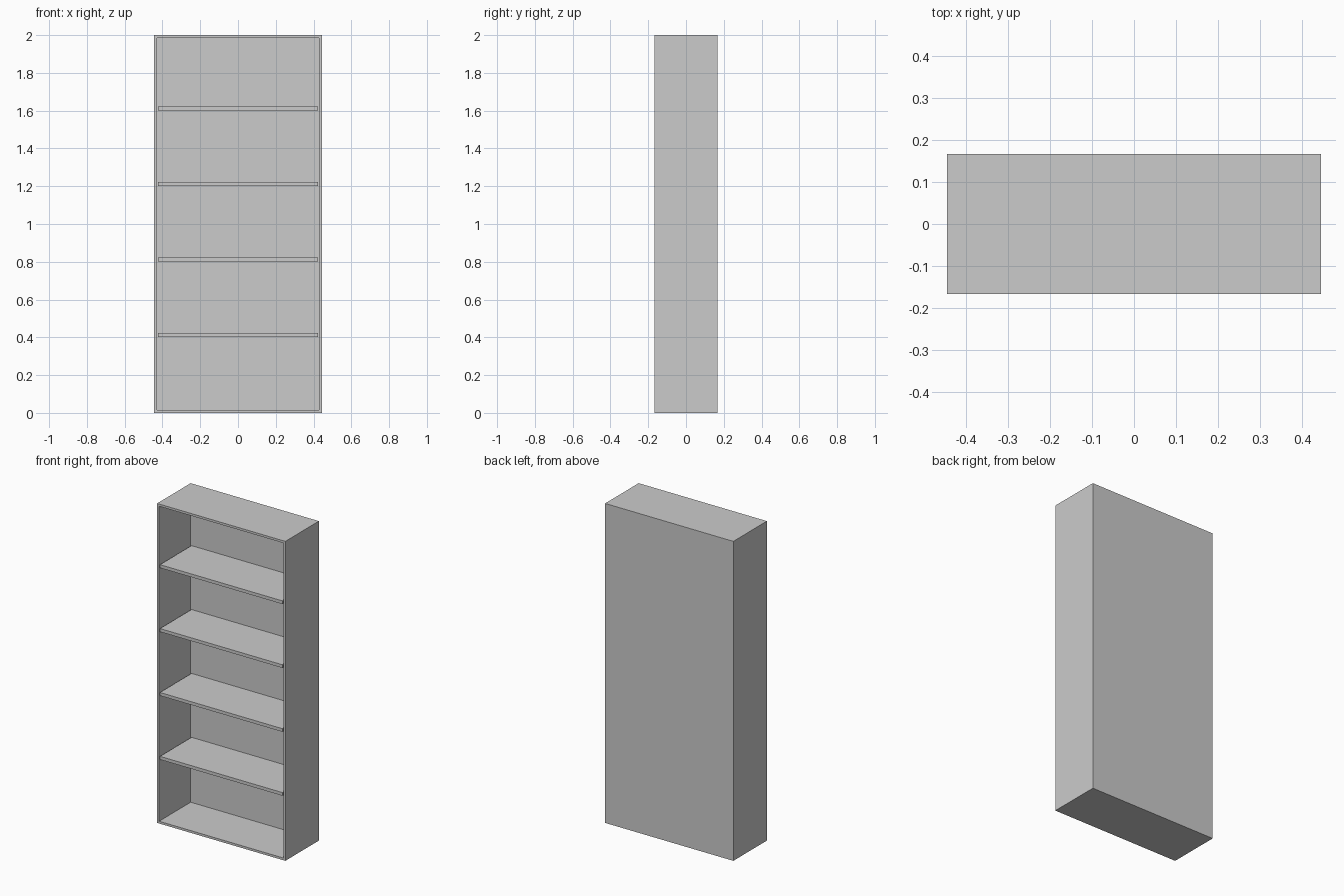
import bpy
import bmesh
from mathutils import Matrix, Vector

WIDTH, DEPTH, HEIGHT = 0.888, 0.332, 2.0
BOARD = 0.02
SHELVES = 4

cube = bpy.data.objects.get("Cube")
if cube:
    bpy.data.objects.remove(cube, do_unlink=True)

grey = bpy.data.materials.new("light_grey")
grey.use_nodes = True
colour = (0.6, 0.6, 0.6, 1)
grey.diffuse_color = colour
grey.node_tree.nodes["Principled BSDF"].inputs["Base Color"].default_value = colour


def box(bm, size, centre):
    place = Matrix.Translation(centre) @ Matrix.Diagonal((*size, 1))
    bmesh.ops.create_cube(bm, size=1, matrix=place)


def finish(bm, name):
    bmesh.ops.recalc_face_normals(bm, faces=bm.faces)
    mesh = bpy.data.meshes.new(name)
    bm.to_mesh(mesh)
    bm.free()
    mesh.materials.append(grey)
    bpy.context.collection.objects.link(bpy.data.objects.new(name, mesh))


# Carcass: sides, top, bottom and back, hollowed from the front
bm = bmesh.new()
box(bm, (WIDTH, DEPTH, HEIGHT), (0, 0, HEIGHT / 2))
front = min(bm.faces, key=lambda f: f.calc_center_median().y)
bmesh.ops.inset_region(bm, faces=[front], thickness=BOARD)
pocket = bmesh.ops.extrude_face_region(bm, geom=[front])["geom"]
bmesh.ops.delete(bm, geom=[front], context="FACES")
verts = [v for v in pocket if isinstance(v, bmesh.types.BMVert)]
bmesh.ops.translate(bm, vec=Vector((0, DEPTH - BOARD, 0)), verts=verts)
finish(bm, "carcass")

# Evenly spaced shelves, flush with the front edge
for i in range(1, SHELVES + 1):
    bm = bmesh.new()
    z = i * HEIGHT / (SHELVES + 1) + 0.012
    box(bm, (WIDTH - 2 * BOARD, DEPTH - BOARD, BOARD), (0, -BOARD / 2, z))
    finish(bm, f"shelf_{i}")
